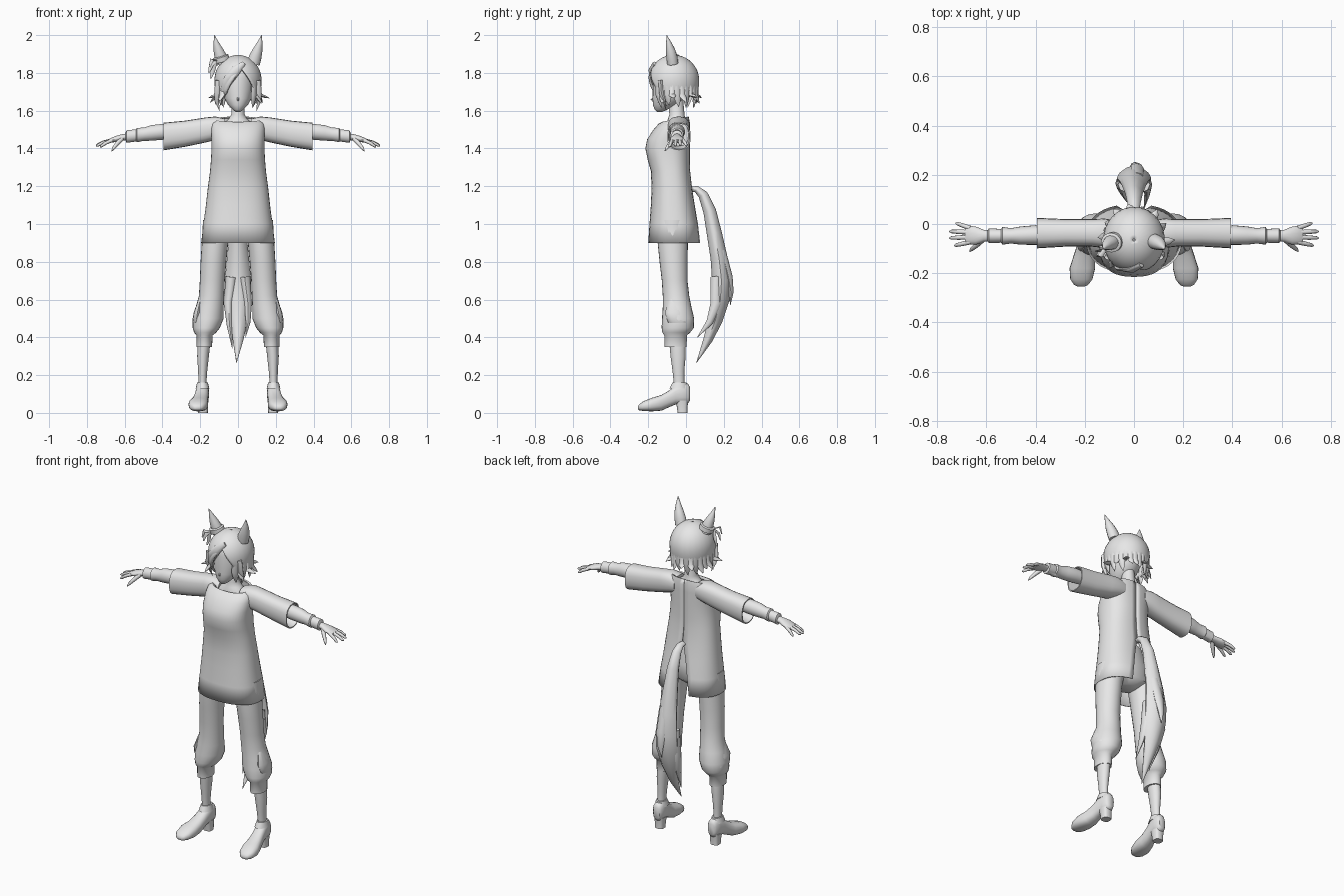
import bpy, bmesh, math, random
from mathutils import Vector

random.seed(4)
grey = bpy.data.materials.new("plain grey")
grey.diffuse_color = (0.8, 0.8, 0.8, 1)


def skin(name, rings, closed=True, caps=True, mirror=False, thick=0, angle=50):
    """Join rings of points into one surface."""
    bm = bmesh.new()
    rows = [[bm.verts.new(p) for p in r] for r in rings]
    n = len(rows[0])
    for a, b in zip(rows, rows[1:]):
        for i in range(n if closed else n - 1):
            j = (i + 1) % n
            bm.faces.new((a[i], a[j], b[j], b[i]))
    if caps:
        bm.faces.new(rows[0])
        bm.faces.new(rows[-1])
    bmesh.ops.recalc_face_normals(bm, faces=bm.faces)
    me = bpy.data.meshes.new(name)
    bm.to_mesh(me)
    bm.free()
    me.materials.append(grey)
    ob = bpy.data.objects.new(name, me)
    bpy.context.collection.objects.link(ob)
    if thick:
        m = ob.modifiers.new("thickness", 'SOLIDIFY')
        m.thickness, m.offset = thick, -1
    if mirror:
        ob.modifiers.new("mirror", 'MIRROR').use_clip = False
    bpy.ops.object.select_all(action='DESELECT')
    ob.select_set(True)
    bpy.context.view_layer.objects.active = ob
    bpy.ops.object.shade_smooth_by_angle(angle=math.radians(angle))
    return ob


def oval(a, p):
    c, s = math.cos(a), math.sin(a)
    return (math.copysign(abs(c) ** (2 / p), c), math.copysign(abs(s) ** (2 / p), s))


def tube(name, path, ref=(1, 0, 0), axis=None, n=20, p=2, **kw):
    """Sweep ovals along (x, y, z, r1, r2); r1 lies along ref."""
    pts = [Vector(q[:3]) for q in path]
    rings = []
    for i, q in enumerate(path):
        t = Vector(axis) if axis else pts[min(i + 1, len(pts) - 1)] - pts[max(i - 1, 0)]
        t.normalize()
        u = Vector(ref)
        u = (u - t * u.dot(t)).normalized()
        v = t.cross(u)
        ring = []
        for k in range(n):
            c, s = oval(2 * math.pi * k / n, p)
            ring.append(pts[i] + u * c * q[3] + v * s * q[4])
        rings.append(ring)
    return skin(name, rings, **kw)


# Long dress with a slit at the back: z, half width, front y, back y, slit half angle, tilt
dress = [(0.90, .195, -.20, .08, .30, 0), (1.0, .183, -.193, .066, .22, 0), (1.1, .17, -.186, .047, .12, 0),
         (1.19, .16, -.182, .032, .01, 0), (1.28, .148, -.186, .022, .004, 0), (1.34, .143, -.203, .02, .004, 0),
         (1.40, .14, -.215, .02, .004, 0), (1.45, .141, -.205, .02, .004, 0), (1.50, .143, -.172, .02, .004, 0),
         (1.535, .138, -.145, .02, .004, .05), (1.555, .118, -.125, .014, .004, .2), (1.548, .10, -.115, .008, .004, .3)]
rings = []
for z, rx, y0, y1, gap, tilt in dress:
    cy, ry, ring = (y0 + y1) / 2, (y1 - y0) / 2, []
    for k in range(41):
        c, s = oval(math.pi / 2 + gap + (2 * math.pi - 2 * gap) * k / 40, 2.4)
        ring.append((c * rx, cy + s * ry, z + tilt * s * ry))
    rings.append(ring)
skin("dress", rings, closed=False, caps=False, thick=.006)

# Wide sleeves, with a recessed inside
tube("sleeve", [(.07, -.04, 1.508, .055, .05), (.12, -.038, 1.507, .06, .062), (.17, -.036, 1.498, .056, .066),
                (.28, -.036, 1.478, .056, .069), (.395, -.037, 1.463, .062, .073), (.395, -.037, 1.463, .056, .067),
                (.32, -.037, 1.473, .05, .06)],
     ref=(0, 1, 0), axis=(1, 0, 0), p=2.5, mirror=True)
# Forearm and gathered cuff
tube("forearm", [(.31, -.043, 1.493, .035, .036), (.40, -.045, 1.488, .04, .042), (.46, -.047, 1.482, .037, .041),
                 (.50, -.048, 1.475, .031, .035), (.535, -.048, 1.471, .036, .038), (.54, -.048, 1.469, .028, .032),
                 (.59, -.048, 1.463, .03, .033), (.595, -.048, 1.462, .022, .022)],
     ref=(0, 1, 0), axis=(1, 0, 0), mirror=True)
# Hand and fingers
tube("palm", [(.585, -.048, 1.462, .022, .018), (.61, -.048, 1.459, .024, .017), (.64, -.048, 1.452, .036, .016),
              (.67, -.045, 1.443, .038, .013), (.685, -.045, 1.438, .033, .009)],
     ref=(0, 1, 0), n=14, mirror=True)
for nm, y0, x1, y1, z1 in (("index", -.073, .731, -.088, 1.408), ("middle", -.053, .752, -.057, 1.413),
                           ("ring", -.034, .752, -.030, 1.417), ("little", -.017, .725, .004, 1.413)):
    a, b = Vector((.665, y0, 1.444)), Vector((x1, y1, z1))
    m = a.lerp(b, .55) + Vector((0, 0, .004))
    tube(nm + "_finger", [(*a, .010, .010), (*m, .009, .009), (*a.lerp(b, .9), .007, .007), (*b, .002, .002)],
         ref=(0, 1, 0), n=8, mirror=True)
tube("thumb", [(.615, -.062, 1.452, .013, .013), (.64, -.086, 1.425, .011, .011), (.66, -.103, 1.40, .008, .008),
               (.668, -.112, 1.386, .002, .002)], ref=(0, 1, 0), n=8, mirror=True)

# Hips and trousers, gathered below the knee
tube("hips", [(0, -.065, .925, .05, .05), (0, -.065, .96, .15, .085), (0, -.07, 1.05, .145, .09),
              (0, -.075, 1.18, .11, .07)], axis=(0, 0, 1), n=24)
tube("trouser_leg", [(.105, -.068, 1.02, .08, .085), (.122, -.07, .90, .07, .08), (.13, -.066, .80, .068, .074),
                     (.136, -.06, .70, .066, .068), (.14, -.053, .62, .067, .07), (.15, -.047, .56, .074, .076),
                     (.158, -.042, .50, .082, .085), (.168, -.044, .45, .072, .085), (.174, -.052, .425, .058, .073),
                     (.177, -.055, .41, .042, .06), (.178, -.055, .35, .041, .058), (.18, -.05, .35, .033, .045)],
     axis=(0, 0, 1), n=24, mirror=True)
# Pointed fold over the outside of each knee
tube("knee_fold", [(.20, -.06, .60, .01, .03), (.215, -.062, .53, .02, .05), (.222, -.045, .48, .02, .05),
                   (.20, -.025, .425, .012, .02)], n=12, axis=(0, 0, 1), mirror=True)
tube("shin", [(.18, -.045, .37, .033, .043), (.185, -.042, .30, .031, .04), (.187, -.04, .22, .024, .031),
              (.188, -.037, .16, .021, .028), (.188, -.035, .11, .022, .028)], axis=(0, 0, 1), mirror=True)

# Shoes: y, centre x, half width, bottom, top
shoe = [(.022, .184, .02, .065, .135), (.01, .185, .03, .05, .155), (-.02, .187, .034, .048, .162),
        (-.055, .19, .036, .045, .145), (-.09, .195, .038, .03, .118), (-.13, .202, .044, .012, .095),
        (-.18, .21, .052, .008, .08), (-.225, .214, .045, .010, .062), (-.248, .215, .028, .014, .045),
        (-.255, .215, .012, .02, .034)]
tube("shoe", [(cx, y, (a + b) / 2, w, (b - a) / 2) for y, cx, w, a, b in shoe],
     axis=(0, -1, 0), p=2.5, mirror=True)
tube("shoe_heel", [(.186, -.018, 0, .026, .026), (.186, -.02, .03, .027, .028), (.187, -.022, .065, .03, .034)],
     axis=(0, 0, 1), n=16, p=3, mirror=True)
tube("shoe_collar", [(.188, -.037, .13, .036, .05), (.188, -.034, .162, .028, .037), (.188, -.034, .162, .02, .03)],
     axis=(0, 0, 1), mirror=True)

# Neck and head
tube("neck", [(0, -.05, 1.49, .10, .06), (0, -.05, 1.53, .085, .054), (0, -.05, 1.555, .05, .046),
              (0, -.048, 1.58, .035, .04), (0, -.055, 1.66, .034, .04)], axis=(0, 0, 1))
tube("head", [(0, -.14, 1.594, .012, .014), (0, -.132, 1.605, .028, .033), (0, -.112, 1.63, .052, .063),
              (0, -.092, 1.665, .072, .085), (0, -.078, 1.71, .082, .098), (0, -.068, 1.77, .088, .108),
              (0, -.065, 1.83, .082, .10), (0, -.065, 1.87, .05, .06)], axis=(0, 0, 1), n=28)
tube("nose", [(0, -.165, 1.675, .008, .008), (0, -.182, 1.658, .004, .005), (0, -.165, 1.648, .006, .004)], n=8,
     axis=(0, 0, 1))


def hair_point(a, z, grow=1.0):
    """Point on the hair shell; a = 0 at the front, positive to +x."""
    d = (z - 1.76) / .135
    f = math.sqrt(max(0, 1 - d * d)) if d > 0 else 1 - .28 * d * d
    f = max(f, .03) * grow
    return Vector((math.sin(a) * .125 * f, -.065 - math.cos(a) * .135 * f, z))


# Hair shell with a parted fringe and a ragged hem
cols, steps, rings = 72, 12, []
for k in range(steps + 1):
    ring = []
    for i in range(cols):
        a = -math.pi + 2 * math.pi * i / cols
        off = abs(a - .16)
        low = 1.825 - .155 * min(1, off / .85) ** 1.1 if off < .85 else 1.67 + .012 * (i % 3)
        e = math.sin(k / steps * math.pi / 2) if k < steps else 1
        drop = (1 - math.cos(k / steps * math.pi / 2)) * .6 + .4 * (k / steps) ** 2
        ring.append(hair_point(a, 1.8949 - (1.8949 - low) * drop))
    rings.append(ring)
hair = skin("hair", rings, caps=False, thick=.012)

# Flicked locks around the hem
for i in range(22):
    a = math.radians(48 + 264 * i / 21)
    side = abs(math.sin(a))
    out = random.uniform(1.05, 1.2) + .28 * side * (i % 2)
    zt = random.uniform(1.61, 1.655) + .02 * (i % 2)
    p0, p1, p2 = hair_point(a, 1.745, .93), hair_point(a, 1.685, .98), hair_point(a + .08, zt, out + .08)
    tangent = (math.cos(a), math.sin(a), 0)
    tube("hair_lock", [(*p0, .018, .008), (*p1, .021, .012), (*p1.lerp(p2, .55), .014, .008), (*p2, .001, .001)],
         ref=tangent, n=6)
# Locks framing the face, and one sweeping fringe lock
for s in (-1, 1):
    for x, zt in ((.088, 1.625), (.108, 1.60)):
        tube("side_lock", [(s * x * .95, -.135, 1.76, .018, .012), (s * x, -.13, 1.69, .018, .012),
                           (s * x * 1.04, -.115, 1.65, .011, .008), (s * x * .9, -.105, zt, .001, .001)], n=8)
tube("fringe_lock", [(.03, -.165, 1.85, .012, .012), (-.01, -.186, 1.815, .026, .012), (-.05, -.178, 1.765, .028, .012),
                     (-.077, -.155, 1.71, .016, .010), (-.082, -.14, 1.66, .001, .001)], n=10)

# Animal ears
tube("ear", [(.082, -.07, 1.85, .034, .03), (.092, -.075, 1.885, .033, .03), (.104, -.082, 1.92, .026, .025),
             (.116, -.092, 1.96, .014, .014), (.125, -.102, 2.0, .001, .001)], n=14, mirror=True)
# Band and ribbon on one ear
tube("ear_band", [(-.085, -.072, 1.86, .037, .034), (-.085, -.072, 1.862, .043, .040), (-.093, -.076, 1.886, .043, .040),
                  (-.094, -.077, 1.89, .034, .031)], axis=(-.3, -.15, 1), n=20)
for x, y, z in ((-.155, -.11, 1.80), (-.145, -.09, 1.77), (-.15, -.13, 1.83)):
    tube("ribbon", [(-.115, -.10, 1.865, .008, .004), (x * .92, y, z + .04, .012, .004), (x, y, z, .004, .003)], n=6)

# Tail with separate pointed strands
tube("tail", [(0, .02, 1.185, .018, .012), (0, .055, 1.185, .022, .018), (0, .09, 1.155, .028, .026),
              (0, .125, 1.07, .036, .034), (0, .15, .95, .046, .040), (0, .175, .82, .058, .045),
              (0, .188, .70, .070, .050), (0, .182, .60, .070, .048), (0, .155, .49, .052, .038),
              (0, .115, .385, .028, .024), (-.008, .055, .265, .001, .001)], n=12, p=1.6)
for pts in (((.01, .19, .86, .03, .02), (.01, .225, .72, .03, .022), (.005, .238, .64, .02, .014), (0, .235, .57, .001, .001)),
            ((-.035, .16, .72, .03, .03), (-.052, .165, .58, .024, .03), (-.045, .135, .46, .014, .02), (-.03, .09, .34, .001, .001)),
            ((.035, .16, .72, .03, .03), (.052, .16, .58, .022, .03), (.054, .125, .48, .012, .018), (.04, .06, .40, .001, .001))):
    tube("tail_strand", pts, n=8)
